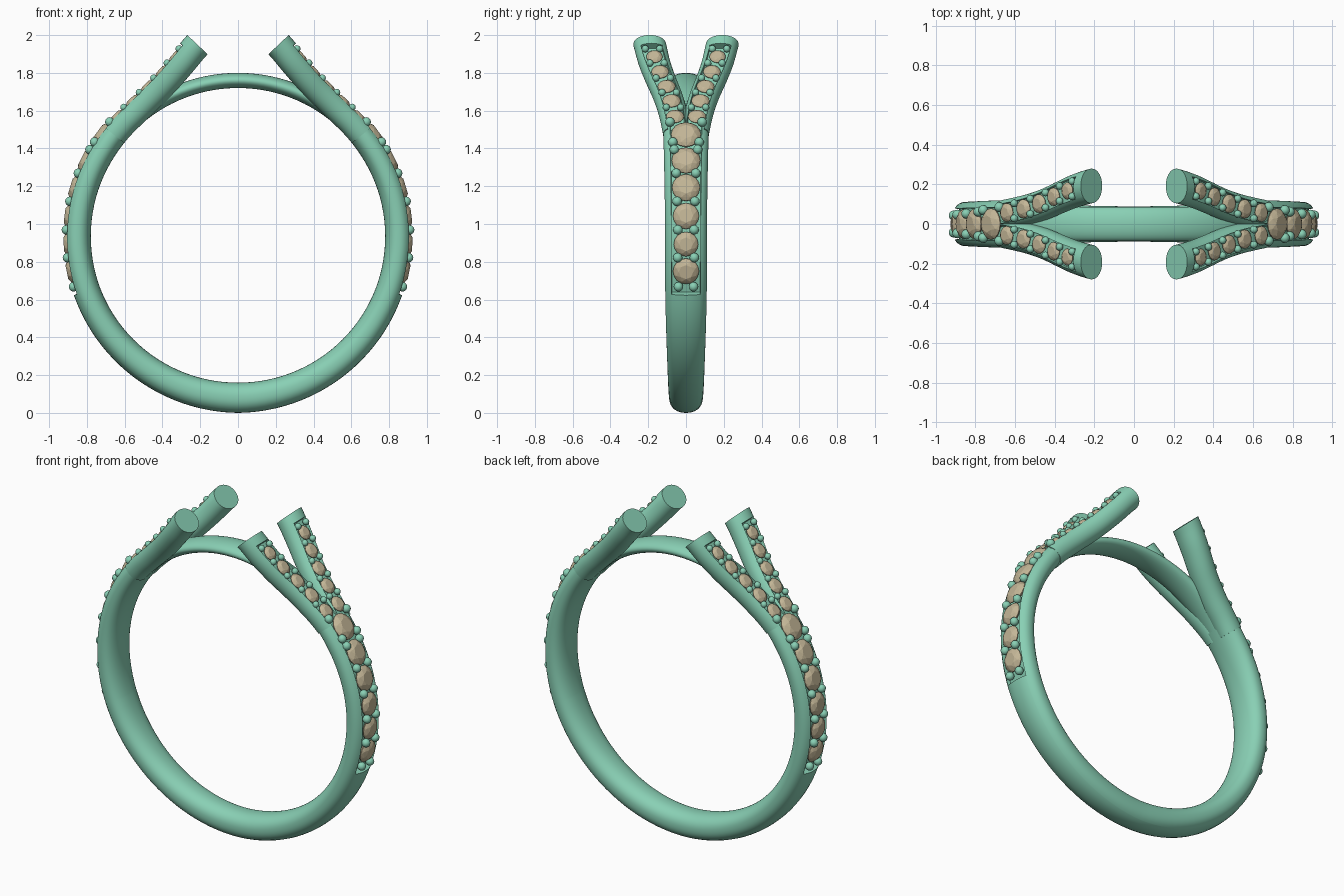
import bpy, bmesh, math
from mathutils import Vector, Matrix

if "Cube" in bpy.data.objects:
    bpy.data.objects.remove(bpy.data.objects["Cube"])

CZ = 0.94  # height of the finger-hole centre


def material(name, col):
    m = bpy.data.materials.new(name)
    m.diffuse_color = (*col, 1)
    m.use_nodes = True
    m.node_tree.nodes["Principled BSDF"].inputs["Base Color"].default_value = m.diffuse_color
    return m


METAL = material("green_metal", (0.25, 0.63, 0.46))
STONE = material("tan_stone", (0.55, 0.47, 0.31))


def finish(bm, name, mat, smooth=True):
    bmesh.ops.recalc_face_normals(bm, faces=bm.faces)
    me = bpy.data.meshes.new(name)
    bm.to_mesh(me)
    bm.free()
    me.materials.append(mat)
    if smooth:
        me.shade_smooth()
        me.set_sharp_from_angle(angle=math.radians(40))
    ob = bpy.data.objects.new(name, me)
    bpy.context.collection.objects.link(ob)
    return ob


def curve(table, t):
    """Smooth interpolation through (angle, value) pairs."""
    t = min(max(t, table[0][0]), table[-1][0])
    n = len(table)

    def slope(i):
        a, b = table[max(i - 1, 0)], table[min(i + 1, n - 1)]
        return (b[1] - a[1]) / (b[0] - a[0])
    for i in range(n - 1):
        (t0, v0), (t1, v1) = table[i], table[i + 1]
        if t <= t1:
            h = t1 - t0
            s = (t - t0) / h
            return ((2*s**3 - 3*s*s + 1) * v0 + (s**3 - 2*s*s + s) * h * slope(i)
                    + (3*s*s - 2*s**3) * v1 + (s**3 - s*s) * h * slope(i + 1))


# Angle is measured from the bottom of the ring, in degrees
RADIUS = [(0, .86), (70, .853), (100, .849), (138, .848), (147.5, .865),
          (155, .900), (162, .959), (168, 1.032)]
SHANK_W = [(0, .088), (35, .098), (70, .11), (100, .112), (133, .121)]
SHANK_T = [(0, .08), (70, .072), (133, .07)]
ARM_Y = [(129, .048), (135, .059), (142.5, .077), (149.5, .103), (156, .136), (162, .167), (168, .192)]
ARM_W = [(129, .073), (150, .08), (168, .087)]
ARM_T = [(129, .07), (168, .074)]


def path(deg):
    lim = 168
    deg = min(max(deg, -lim), lim)
    r, a = curve(RADIUS, abs(deg)), math.radians(deg)
    return Vector((r * math.sin(a), 0, CZ - r * math.cos(a)))


def frame(deg, y=0.0):
    t = (path(deg + .4) - path(deg - .4)).normalized()
    return path(deg) + Vector((0, y, 0)), Vector((t.z, 0, -t.x))


def section(a, b, w, floor, n=2.25):
    """Oval outline with an optional flat-floored channel on its outer side."""
    def top(u):
        return b * max(0, 1 - abs(u / a) ** n) ** (1 / n)
    a0 = math.acos((w / a) ** (n / 2))
    pts, N = [], 36
    for i in range(N + 1):
        p = a0 - (math.pi + 2 * a0) * i / N
        c, s = math.cos(p), math.sin(p)
        pts.append((math.copysign(a * abs(c) ** (2 / n), c), math.copysign(b * abs(s) ** (2 / n), s)))
    for k in (-.97, -.7, -.35, 0, .35, .7, .97):
        pts.append((k * w, top(k * w) if floor is None else floor))
    return pts


def sweep(name, stations, y_of, sec_of):
    bm = bmesh.new()
    rings = []
    for d in stations:
        o, nrm = frame(d, y_of(d))
        rings.append([bm.verts.new(o + Vector((0, u, 0)) + nrm * v) for u, v in sec_of(abs(d))])
    for r0, r1 in zip(rings, rings[1:]):
        for i in range(len(r0)):
            j = (i + 1) % len(r0)
            bm.faces.new((r0[i], r0[j], r1[j], r1[i]))
    bm.faces.new(rings[0])
    bm.faces.new(rings[-1])
    return finish(bm, name, METAL)


# Shank: one band around the bottom, channelled on both flanks
def shank_section(d):
    a = curve(SHANK_W, d)
    return section(a, curve(SHANK_T, d), .70 * a, .032 if d > 70 else None)


stations = sorted([float(i) for i in range(-132, 133, 3)] + [-133, -70.1, -69.9, 69.9, 70.1, 133])
sweep("shank", stations, lambda d: 0, shank_section)


# Four split arms
def arm_section(d):
    a = curve(ARM_W, d)
    return section(a, curve(ARM_T, d), .66 * a, .034 if d < 165.5 else None, 2.1)


arm_stations = [129 + 1.5 * i for i in range(25)] + [165.4, 165.6, 166.8, 168]
for sx in (1, -1):
    for sy in (1, -1):
        sweep("split_arm", [sx * d for d in arm_stations],
              lambda d: sy * curve(ARM_Y, abs(d)), arm_section)

# Thin bridge closing the finger hole at the top
bm = bmesh.new()
rings = []
for i in range(49):
    a = math.radians(122 + 116 * i / 48)
    ring = []
    for k in range(28):
        p = math.tau * k / 28
        r = .82 + .04 * math.sin(p)
        ring.append(bm.verts.new((r * math.sin(a), .086 * math.cos(p), CZ - r * math.cos(a))))
    rings.append(ring)
for r0, r1 in zip(rings, rings[1:]):
    for i in range(28):
        j = (i + 1) % 28
        bm.faces.new((r0[i], r0[j], r1[j], r1[i]))
bm.faces.new(rings[0])
bm.faces.new(rings[-1])
finish(bm, "top_bridge", METAL)


# Faceted stone: table, crown, girdle and pavilion point, hulled
def gem_mesh():
    bm = bmesh.new()
    for n, r, h, off in ((8, .55, .36, 0), (8, .82, .22, .5), (16, 1, .03, 0), (16, 1, -.03, 0), (1, 0, -.75, 0)):
        for i in range(n):
            p = math.tau * (i + off) / n
            bm.verts.new((r * math.cos(p), r * math.sin(p), h))
    bmesh.ops.convex_hull(bm, input=bm.verts)
    me = bpy.data.meshes.new("stone")
    bmesh.ops.recalc_face_normals(bm, faces=bm.faces)
    bm.to_mesh(me)
    bm.free()
    me.materials.append(STONE)
    return me


GEM = gem_mesh()
beads = bmesh.new()


def stone(deg, y, r, v):
    o, n = frame(deg, y)
    ob = bpy.data.objects.new("stone", GEM)
    ob.matrix_world = (Matrix.Translation(o + n * v) @ n.to_track_quat('Z', 'Y').to_matrix().to_4x4()
                       @ Matrix.Scale(r, 4))
    bpy.context.collection.objects.link(ob)


def bead(deg, y, r, v):
    o, n = frame(deg, y)
    bmesh.ops.create_uvsphere(beads, u_segments=14, v_segments=8, radius=r,
                              matrix=Matrix.Translation(o + n * v))


SHANK_STONES = [(77.8, .069), (87, .065), (96.5, .069), (106.3, .074), (116.2, .076), (126.5, .079)]
SHANK_BEADS = [(72.6, .04), (82.5, .044), (91.8, .043), (101.4, .047), (111.2, .052),
               (120, .062), (123, .07), (131.5, .085)]
ARM_STONES = [(134.5, .047), (142.3, .048), (149.5, .047), (156.2, .046), (162, .043)]
ARM_BEADS = [138.4, 146, 153, 159.3, 164.4]

for sx in (1, -1):
    for d, r in SHANK_STONES:
        stone(sx * d, 0, r, .05)
    for d, y in SHANK_BEADS:
        for sy in (1, -1):
            bead(sx * d, sy * y, .025, .06)
    for sy in (1, -1):
        for d, r in ARM_STONES:
            stone(sx * d, sy * curve(ARM_Y, d), r, .052)
        for d in ARM_BEADS:
            for k in (1, -1):
                bead(sx * d, sy * curve(ARM_Y, d) + k * .038, .019, .06)

finish(beads, "setting_beads", METAL)
